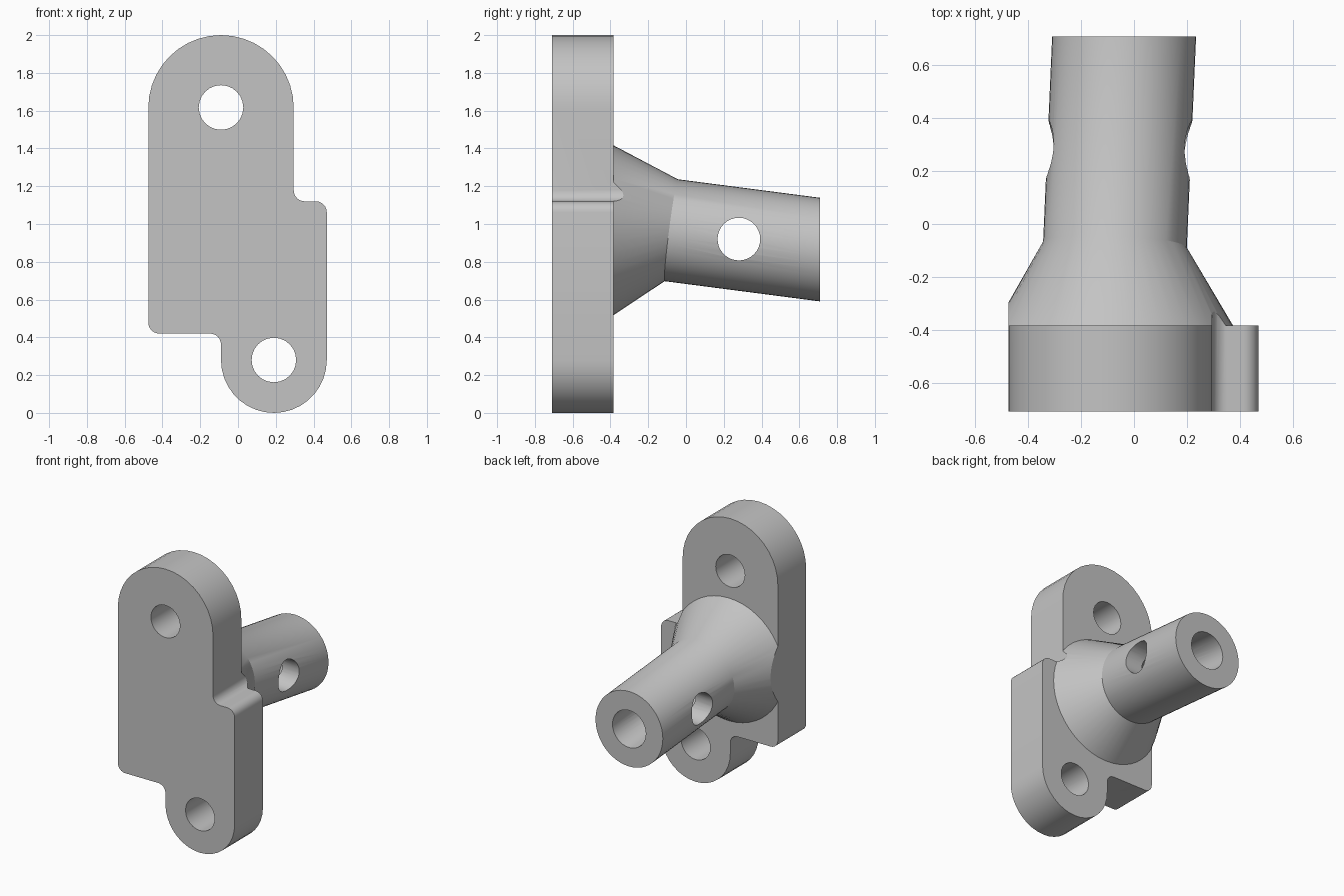
import bpy
import bmesh
from math import cos, sin, pi, radians
from mathutils import Vector

cube = bpy.data.objects.get("Cube")
if cube:
    bpy.data.objects.remove(cube, do_unlink=True)

COLOUR = (0.55, 0.55, 0.55, 1)
grey = bpy.data.materials.new("plain_grey")
grey.use_nodes = True
grey.diffuse_color = COLOUR
grey.node_tree.nodes["Principled BSDF"].inputs["Base Color"].default_value = COLOUR

FRONT, PLATE_BACK, BACK = -0.71, -0.383, 0.71
Y = Vector((0, 1, 0))


def solid(name, loops):
    """Closed solid skinned through matching loops of points."""
    bm = bmesh.new()
    rings = [[bm.verts.new(p) for p in loop] for loop in loops]
    n = len(rings[0])
    for a, b in zip(rings, rings[1:]):
        for i in range(n):
            j = (i + 1) % n
            bm.faces.new((a[i], a[j], b[j], b[i]))
    bm.faces.new(rings[0])
    bm.faces.new(rings[-1])
    bmesh.ops.recalc_face_normals(bm, faces=bm.faces)
    mesh = bpy.data.meshes.new(name)
    bm.to_mesh(mesh)
    bm.free()
    mesh.materials.append(grey)
    obj = bpy.data.objects.new(name, mesh)
    bpy.context.collection.objects.link(obj)
    return obj


def ring(centre, radius, axis=Y, n=48):
    turn = Y.rotation_difference(axis)
    return [Vector(centre) + turn @ Vector((radius * cos(2 * pi * i / n), 0, radius * sin(2 * pi * i / n)))
            for i in range(n)]


def combine(target, tool, operation):
    mod = target.modifiers.new(operation, 'BOOLEAN')
    mod.operation, mod.object, mod.solver = operation, tool, 'EXACT'
    bpy.context.view_layer.objects.active = target
    bpy.ops.object.modifier_apply(modifier=mod.name)
    bpy.data.objects.remove(tool, do_unlink=True)


def arc(x, z, r, start, end, steps):
    angles = [radians(start + (end - start) * i / steps) for i in range(steps + 1)]
    return [(x + r * cos(a), z + r * sin(a)) for a in angles]


# Plate outline: two offset rounded lobes joined by filleted steps
left, right, upper_right, lower_left = -0.475, 0.47, 0.295, -0.09
fillet = 0.058
step_top, step_low = 1.12, 0.42
outline = (
    arc(-0.09, 1.615, 0.385, 0, 180, 20)
    + arc(left + fillet, step_low + fillet, fillet, 180, 270, 6)
    + arc(lower_left - fillet, step_low - fillet, fillet, 90, 0, 6)
    + arc(0.19, 0.28, 0.28, 180, 360, 18)
    + arc(right - fillet, step_top - fillet, fillet, 0, 90, 6)
    + arc(upper_right + fillet, step_top + fillet, fillet, 270, 180, 6)
)

# Slab that becomes the plate
corners = [(-0.7, -0.2), (0.7, -0.2), (0.7, 2.2), (-0.7, 2.2)]
bracket = solid("mounting_bracket", [[(x, y, z) for x, z in corners] for y in (FRONT, PLATE_BACK)])

# Flared base running into a slightly tilted shaft
tilt = Vector((0.044, 1, -0.13)).normalized()
neck = Vector((-0.072, -0.078, 0.967))
base = (-0.075, PLATE_BACK, 0.967)
shaft = solid("flared_shaft", [
    ring((-0.075, -0.55, 0.967), 0.449),
    ring(base, 0.449),
    ring(neck, 0.272, tilt),
    ring(neck + tilt, 0.272, tilt),
])
combine(bracket, shaft, 'UNION')

# Trim everything to the plate outline and to the flat shaft end
trim = solid("outline_trim", [[(x, y, z) for x, z in outline] for y in (-0.9, BACK)])
combine(bracket, trim, 'INTERSECT')

# Two screw holes through the plate
for x, z in ((-0.09, 1.617), (0.19, 0.28)):
    hole = solid("screw_hole", [ring((x, y, z), 0.118, n=24) for y in (-0.9, -0.2)])
    combine(bracket, hole, 'DIFFERENCE')

# Blind bore along the shaft, and a pin hole across it
bore = solid("bore", [ring(neck + tilt * t, 0.135, tilt, 32) for t in (0, 1)])
combine(bracket, bore, 'DIFFERENCE')
pin = solid("pin_hole", [ring((x, 0.28, 0.92), 0.113, Vector((1, 0, 0)), 32) for x in (-0.8, 0.8)])
combine(bracket, pin, 'DIFFERENCE')

# Smooth the curved walls, keep the edges crisp
bpy.ops.object.select_all(action='DESELECT')
bracket.select_set(True)
bpy.context.view_layer.objects.active = bracket
bpy.ops.object.shade_smooth_by_angle(angle=radians(25))
